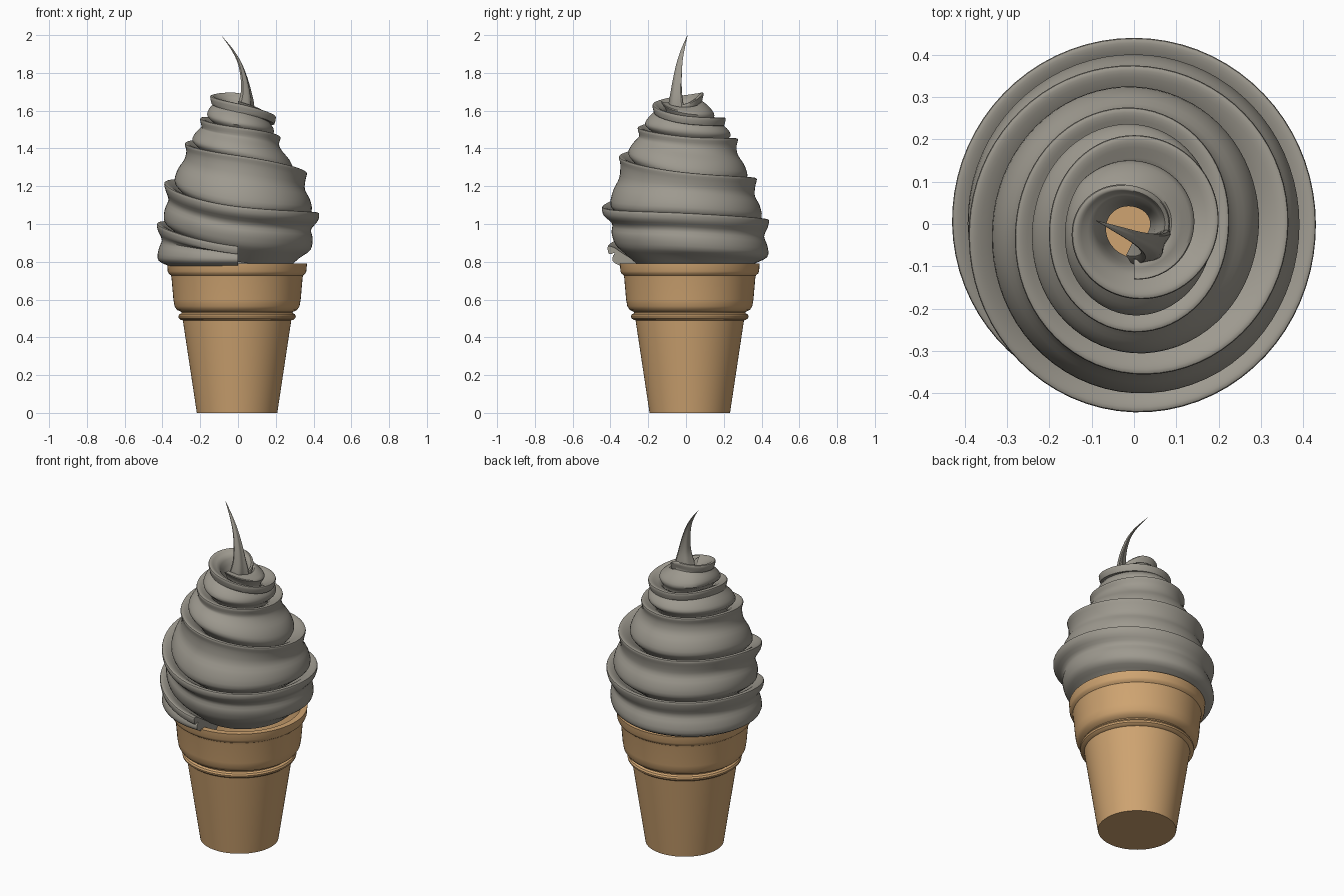
import bpy, bmesh, math
from mathutils import Vector

if "Cube" in bpy.data.objects:
    bpy.data.objects.remove(bpy.data.objects["Cube"])


def material(name, rgb):
    m = bpy.data.materials.new(name)
    m.diffuse_color = (*rgb, 1)
    m.use_nodes = True
    m.node_tree.nodes["Principled BSDF"].inputs["Base Color"].default_value = m.diffuse_color
    return m


CONE = material("wafer tan", (0.62, 0.37, 0.165))
CREAM = material("soft grey cream", (0.34, 0.32, 0.275))


def catmull(pts, u):
    """Smooth interpolation through a list of points, u in index units."""
    n = len(pts) - 1
    i = max(0, min(int(u), n - 1))
    t = u - i
    a, b, c, d = (Vector(pts[max(0, min(n, i + o))]) for o in (-1, 0, 1, 2))
    return 0.5 * (2 * b + (c - a) * t + (2 * a - 5 * b + 4 * c - d) * t**2
                  + (3 * b - a - 3 * c + d) * t**3)


def loft(name, rows, mat, closed=False, caps=(), angle=40):
    """Skin consecutive rows of points into a smooth-shaded object."""
    bm = bmesh.new()
    vs = [[bm.verts.new(p) for p in row] for row in rows]
    n = len(rows[0])
    for r0, r1 in zip(vs, vs[1:]):
        for j in range(n if closed else n - 1):
            k = (j + 1) % n
            bm.faces.new((r0[j], r0[k], r1[k], r1[j]))
    for c in caps:
        bm.faces.new(vs[c])
    bmesh.ops.recalc_face_normals(bm, faces=bm.faces[:])
    me = bpy.data.meshes.new(name)
    bm.to_mesh(me)
    bm.free()
    me.materials.append(mat)
    ob = bpy.data.objects.new(name, me)
    bpy.context.collection.objects.link(ob)
    bpy.ops.object.select_all(action='DESELECT')
    ob.select_set(True)
    bpy.context.view_layer.objects.active = ob
    bpy.ops.object.shade_smooth_by_angle(angle=math.radians(angle))
    return ob


# Wafer cup: lathed outline, hollow with a floor
profile = [(0.213, 0), (0.287, 0.49), (0.298, 0.493), (0.309, 0.502), (0.311, 0.512),
           (0.306, 0.522), (0.294, 0.528), (0.296, 0.535), (0.318, 0.545), (0.331, 0.565),
           (0.337, 0.6), (0.347, 0.715), (0.35, 0.728), (0.362, 0.738), (0.367, 0.75),
           (0.37, 0.79), (0.335, 0.79), (0.325, 0.72), (0.27, 0.5), (0.195, 0.02)]
SEG = 96
ring = [(math.cos(2 * math.pi * i / SEG), math.sin(2 * math.pi * i / SEG)) for i in range(SEG)]
loft("wafer_cup", [[(-0.005 + r * c, 0.02 + r * s, z) for c, s in ring] for r, z in profile],
     CONE, closed=True, caps=(0, -1), angle=35)

# Swirl lip (radius, height) at each quarter turn: front, left, back, right, ...
lip = [(.38, .78), (.42, .79), (.43, .81), (.41, .85),
       (.415, .88), (.43, 1.0), (.44, 1.02), (.43, 1.055),
       (.445, 1.09), (.39, 1.22), (.375, 1.24), (.365, 1.27),
       (.355, 1.36), (.28, 1.43), (.275, 1.45), (.225, 1.46),
       (.256, 1.51), (.2, 1.56), (.21, 1.56), (.2, 1.57),
       (.177, 1.635), (.145, 1.68), (.09, 1.69), (.085, 1.635), (.085, 1.61)]


def section(k):
    """Ribbon cross-section: from the ledge of the turn below up over its own lip."""
    R, Z = catmull(lip, k)
    P, Q = catmull(lip, k - 4)
    blend = max(0, min(1, (k - 6) / 1.5))
    d = blend * (0.04 + 0.5 * max(0, P - R - 0.08))
    g, h = min(.08, .4 * R), min(.08, .4 * P)
    B, C, H = P - d, Q + 0.015, Z - Q
    pts = [(P * .65, Q - .08), (P - h, Q - .025), (B, C),
           (B + (R - B) * .3 - .002, C + H * .28),
           (B + (R - B) * .55 - .022, C + H * .52),
           (R - .008, Z - .04), (R, Z - .004), (R - .012, Z + .003),
           (R - g * .5, Z - .008), (R - g, Z - .035), (.45 * R, Z - .13)]
    return [catmull(pts, j / 3) for j in range(3 * (len(pts) - 1) + 1)]


rows = []
STEP = 18
for i in range(4 * STEP, 24 * STEP + 1):
    a = -math.pi / 2 * (1 + i / STEP)
    rows.append([(p.x * math.cos(a), p.x * math.sin(a), p.y) for p in section(i / STEP)])
loft("cream_swirl", rows, CREAM, caps=(0,))

# Curled tip: flattened, creased, tapering (x, y, z, half width)
spine = [(.03, -.055, 1.56, .058), (.04, -.055, 1.63, .052), (.042, -.053, 1.7, .036),
         (.03, -.046, 1.78, .025), (.005, -.034, 1.86, .016), (-.035, -.016, 1.93, .009),
         (-.09, .008, 2.0, .0006)]
tip = []
for i in range(25):
    x, y, z, w = catmull(spine, i / 4)
    turn = 0.6 + i * 0.03
    row = []
    for j in range(24):
        a = 2 * math.pi * j / 24
        u = w * math.cos(a) * (1 + .12 * math.cos(3 * a))
        v = w * .5 * math.sin(a) * (1 + .25 * math.cos(4 * a))
        row.append((x + u * math.cos(turn) - v * math.sin(turn),
                    y + u * math.sin(turn) + v * math.cos(turn), z))
    tip.append(row)
loft("curled_tip", tip, CREAM, closed=True, caps=(0, -1))
